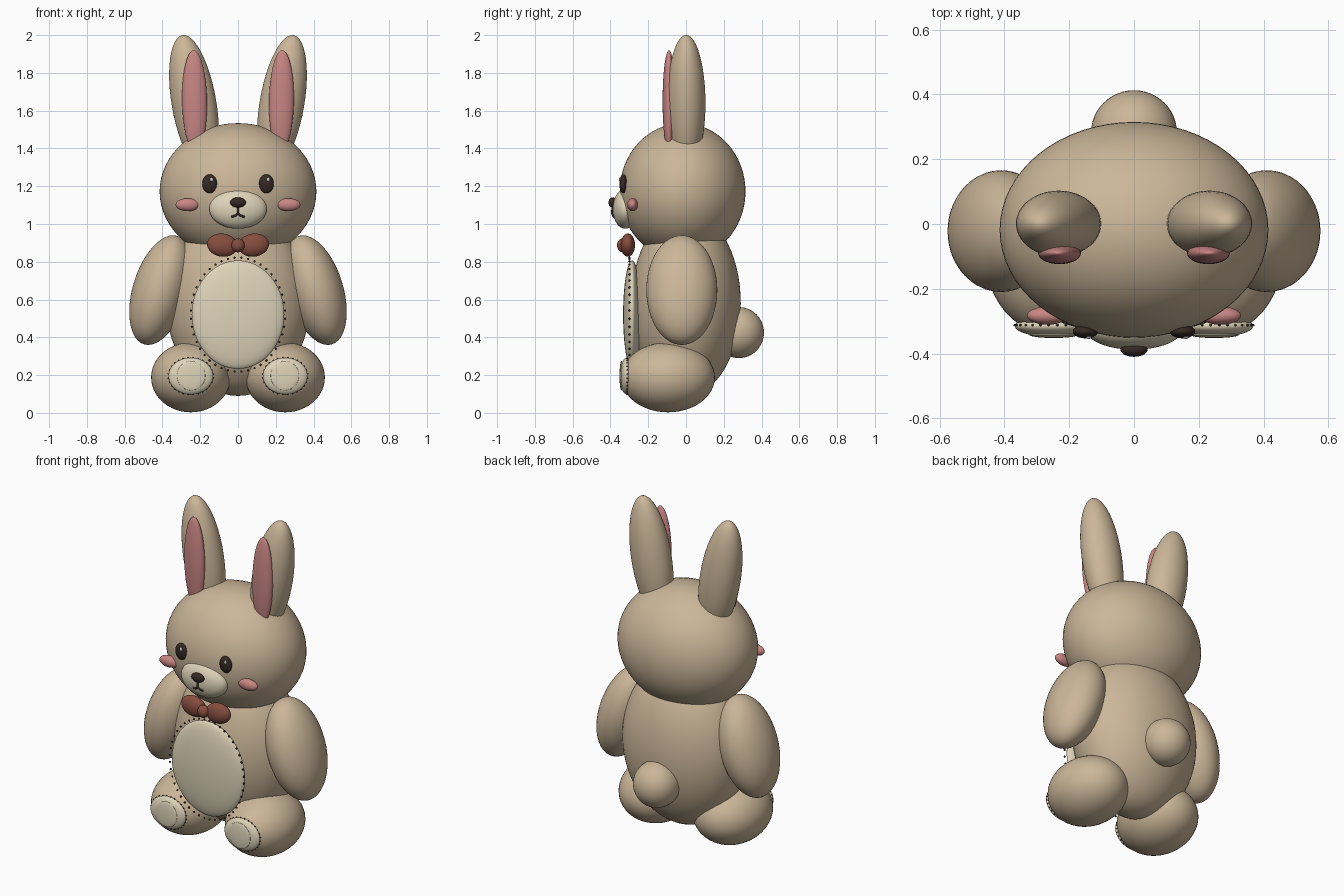
import bpy
from math import radians, sin, cos, pi
from mathutils import Vector

if "Cube" in bpy.data.objects:
    bpy.data.objects.remove(bpy.data.objects["Cube"])


def material(name, rgb):
    m = bpy.data.materials.new(name)
    m.diffuse_color = (*rgb, 1)
    m.use_nodes = True
    m.node_tree.nodes["Principled BSDF"].inputs["Base Color"].default_value = m.diffuse_color
    return m


TAN = material("tan_plush", (0.60, 0.47, 0.32))
CREAM = material("cream_plush", (0.74, 0.66, 0.49))
PINK = material("pink_felt", (0.58, 0.24, 0.23))
DARK = material("dark_brown", (0.035, 0.022, 0.018))
BOW = material("bow_red_brown", (0.24, 0.075, 0.05))
WHITE = material("white_glint", (0.95, 0.95, 0.95))


def blob(name, loc, radii, mat, tilt=0, seg=48, rings=24):
    """Smooth ellipsoid; tilt is in degrees around the y axis."""
    bpy.ops.mesh.primitive_uv_sphere_add(segments=seg, ring_count=rings, location=loc,
                                         rotation=(0, radians(tilt), 0))
    o = bpy.context.object
    o.name = name
    o.scale = radii
    o.data.materials.append(mat)
    bpy.ops.object.shade_smooth()
    return o


def pair(name, loc, radii, mat, tilt=0, **kw):
    for s, side in ((1, "right"), (-1, "left")):
        blob(f"{name}_{side}", (s * loc[0], loc[1], loc[2]), radii, mat, s * tilt, **kw)


def stitches(name, centre, rx, rz, count, size):
    """Ring of small stitch beads facing the front."""
    for i in range(count):
        a = 2 * pi * (i + 0.5) / count
        p = Vector(centre) + Vector((rx * cos(a), 0, rz * sin(a)))
        blob(f"{name}_{i}", p, (size, size, size), DARK, seg=8, rings=6)


def thread(name, points, r):
    """Thin round thread through the given points."""
    cu = bpy.data.curves.new(name, 'CURVE')
    cu.dimensions = '3D'
    cu.bevel_depth = r
    cu.bevel_resolution = 3
    cu.use_fill_caps = True
    sp = cu.splines.new('POLY')
    sp.points.add(len(points) - 1)
    for p, co in zip(sp.points, points):
        p.co = (*co, 1)
    cu.materials.append(DARK)
    bpy.context.collection.objects.link(bpy.data.objects.new(name, cu))


# Body, head and tail
blob("body", (0, 0, 0.58), (0.38, 0.29, 0.49), TAN, seg=64, rings=32)
blob("head", (0, -0.018, 1.172), (0.415, 0.333, 0.362), TAN, seg=64, rings=32)
blob("tail", (0, 0.28, 0.425), (0.133, 0.133, 0.135), TAN)

# Limbs
pair("arm", (0.41, -0.022, 0.65), (0.147, 0.188, 0.30), TAN, -17)
pair("leg", (0.25, -0.095, 0.188), (0.21, 0.248, 0.185), TAN)

# Ears and their pink linings
pair("ear", (0.233, 0.001, 1.64), (0.118, 0.102, 0.365), TAN, 9.7)
pair("ear_lining", (0.23, -0.09, 1.65), (0.066, 0.034, 0.27), PINK, 1)

# Belly patch and foot pads with stitching
blob("belly_patch", (0, -0.285, 0.52), (0.245, 0.048, 0.287), CREAM)
stitches("belly_stitch", (0, -0.30, 0.52), 0.25, 0.302, 44, 0.006)
pair("foot_pad", (0.25, -0.315, 0.195), (0.118, 0.034, 0.097), CREAM)
pair("foot_pad_centre", (0.248, -0.342, 0.197), (0.075, 0.010, 0.078), CREAM)
for s, side in ((1, "right"), (-1, "left")):
    stitches(f"pad_stitch_{side}", (s * 0.25, -0.312, 0.195), 0.119, 0.098, 28, 0.004)

# Face
pair("eye", (0.15, -0.332, 1.213), (0.039, 0.021, 0.05), DARK)
for s, side in ((1, "right"), (-1, "left")):
    blob(f"eye_glint_{side}", (s * 0.15 + 0.01, -0.349, 1.235), (0.009, 0.006, 0.011),
         WHITE, seg=12, rings=8)
pair("cheek", (0.267, -0.283, 1.102), (0.063, 0.028, 0.034), PINK)
blob("muzzle", (0, -0.322, 1.08), (0.152, 0.066, 0.105), CREAM)
blob("nose", (0, -0.388, 1.114), (0.042, 0.022, 0.027), DARK)
thread("mouth_stem", [(0, -0.389, 1.10), (0, -0.391, 1.052)], 0.006)
for s, side in ((1, "right"), (-1, "left")):
    thread(f"mouth_{side}", [(0, -0.389, 1.055), (s * 0.016, -0.386, 1.043),
                             (s * 0.034, -0.380, 1.038)], 0.006)

# Bow tie
pair("bow_loop", (0.083, -0.308, 0.888), (0.081, 0.038, 0.061), BOW, -8)
blob("bow_knot", (0, -0.333, 0.887), (0.035, 0.032, 0.037), BOW)
